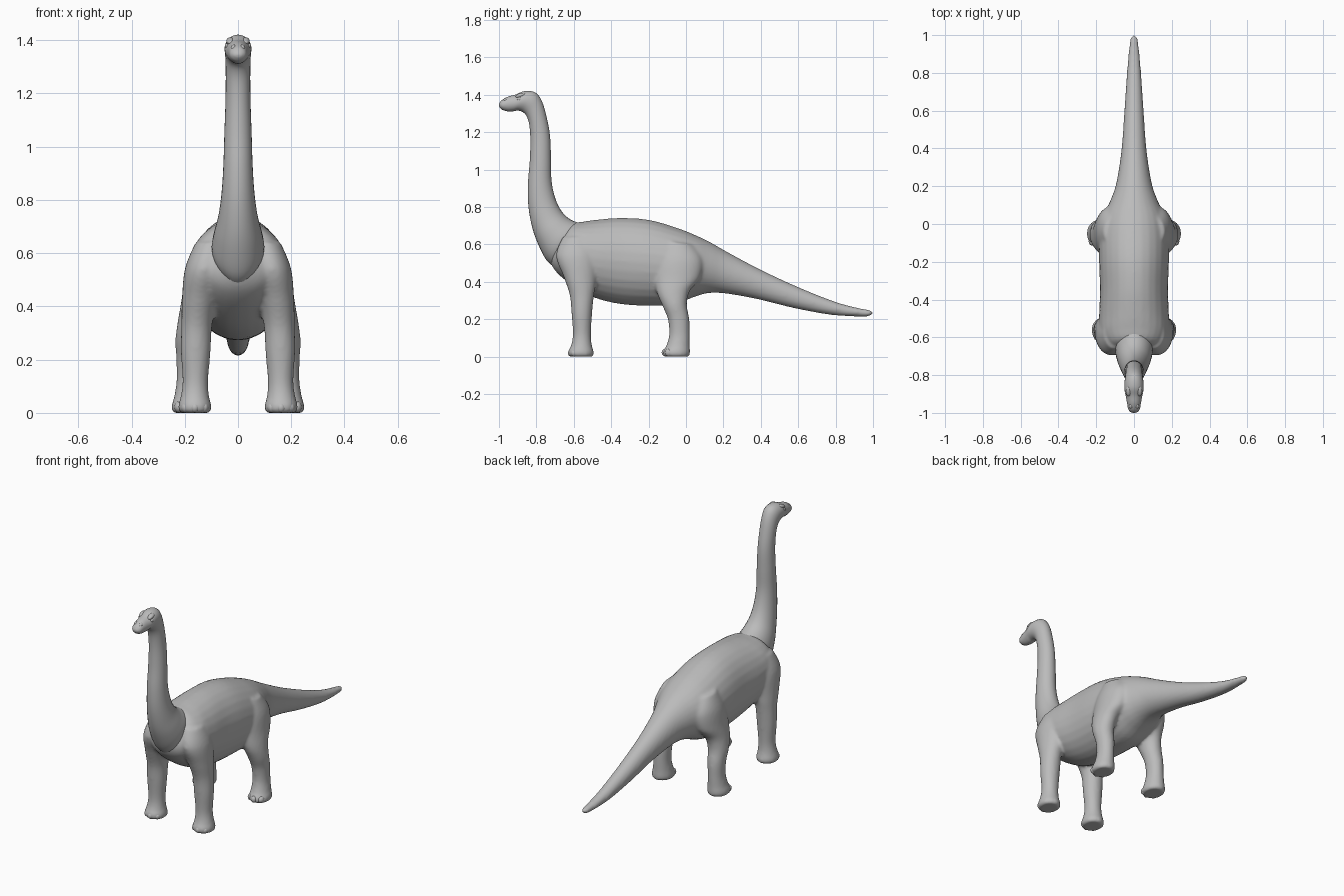
import bpy, math
from mathutils import Vector

cube = bpy.data.objects.get("Cube")
if cube:
    bpy.data.objects.remove(cube)

grey = bpy.data.materials.new("plain grey")
grey.use_nodes = True
colour = (0.5, 0.5, 0.5, 1)
grey.diffuse_color = colour
grey.node_tree.nodes["Principled BSDF"].inputs["Base Color"].default_value = colour


def spline(p, i, t):
    """Smooth curve through the key rows of p, between row i and the next."""
    a, b, c, d = (p[max(0, min(len(p) - 1, i + k))] for k in (-1, 0, 1, 2))
    return [0.5 * (2 * q + (r - o) * t + (2 * o - 5 * q + 4 * r - s) * t * t
                   + (3 * q - o - 3 * r + s) * t ** 3) for o, q, r, s in zip(a, b, c, d)]


def loft(name, keys, sides=28, steps=5):
    """Skin oval rings; key = side outline point, opposite point, centre x, half width."""
    rows = [spline(keys, i, k / steps) for i in range(len(keys) - 1) for k in range(steps)]
    rows.append(keys[-1])
    verts, faces = [], []
    for y1, z1, y2, z2, x, w in rows:
        for k in range(sides):
            a = math.tau * k / sides
            m = (1 + math.cos(a)) / 2
            verts.append((x + w * math.sin(a), y1 + (y2 - y1) * m, z1 + (z2 - z1) * m))
    for r in range(len(rows) - 1):
        for k in range(sides):
            n = (k + 1) % sides
            faces.append((r * sides + k, r * sides + n, (r + 1) * sides + n, (r + 1) * sides + k))
    faces.append(tuple(reversed(range(sides))))
    faces.append(tuple(range((len(rows) - 1) * sides, len(rows) * sides)))
    mesh = bpy.data.meshes.new(name)
    mesh.from_pydata(verts, [], faces)
    mesh.materials.append(grey)
    obj = bpy.data.objects.new(name, mesh)
    bpy.context.collection.objects.link(obj)
    select(obj)
    bpy.ops.object.mode_set(mode='EDIT')
    bpy.ops.mesh.select_all(action='SELECT')
    bpy.ops.mesh.normals_make_consistent(inside=False)
    bpy.ops.object.mode_set(mode='OBJECT')
    bpy.ops.object.shade_smooth_by_angle(angle=math.radians(60))
    return obj


def select(*objs):
    bpy.ops.object.select_all(action='DESELECT')
    for o in objs:
        o.select_set(True)
    bpy.context.view_layer.objects.active = objs[0]


def ball(name, loc, size, tilt=0):
    bpy.ops.mesh.primitive_uv_sphere_add(segments=16, ring_count=10, location=loc,
                                         rotation=(tilt, 0, 0))
    obj = bpy.context.object
    obj.name = name
    obj.scale = size
    obj.data.materials.append(grey)
    bpy.ops.object.shade_smooth()
    return obj


# Torso running into the tail: bottom y z, top y z, centre x, half width
torso = loft("body_and_tail", [
    (-.735, .53, -.65, .66, 0, .06), (-.70, .46, -.61, .71, 0, .14),
    (-.62, .39, -.55, .722, 0, .18), (-.50, .32, -.47, .733, 0, .185),
    (-.36, .283, -.34, .742, 0, .18), (-.20, .272, -.19, .73, 0, .185),
    (-.06, .28, -.04, .686, 0, .183), (.04, .318, .05, .65, 0, .162),
    (.12, .34, .13, .612, 0, .125), (.21, .338, .23, .555, 0, .093),
    (.38, .308, .41, .46, 0, .066), (.58, .259, .62, .364, 0, .051),
    (.78, .223, .81, .29, 0, .038), (.93, .215, .94, .257, 0, .026),
    (.985, .217, .985, .25, 0, .018), (1, .23, 1, .24, 0, .005)])

# Legs, top down: front y z, back y z, centre x, half width
parts = [torso]
for side, s in (("left", 1), ("right", -1)):
    parts.append(loft(side + "_front_leg", [
        (-.66, .64, -.50, .64, s * .10, .06), (-.695, .54, -.47, .54, s * .125, .075),
        (-.655, .43, -.48, .40, s * .145, .066), (-.622, .33, -.492, .33, s * .155, .058),
        (-.612, .23, -.502, .23, s * .159, .056), (-.605, .12, -.508, .12, s * .16, .048),
        (-.615, .06, -.503, .06, s * .162, .054), (-.63, .03, -.494, .03, s * .162, .062),
        (-.628, .008, -.494, .008, s * .162, .062), (-.618, 0, -.502, 0, s * .162, .054)]))
    parts.append(loft(side + "_back_leg", [
        (-.12, .62, .04, .60, s * .10, .06), (-.165, .52, .09, .52, s * .12, .077),
        (-.17, .42, .075, .42, s * .142, .071), (-.155, .34, .02, .35, s * .165, .061),
        (-.125, .27, .005, .28, s * .178, .057), (-.097, .20, .018, .20, s * .182, .05),
        (-.09, .12, .02, .12, s * .184, .047), (-.105, .06, .02, .06, s * .186, .054),
        (-.123, .03, .022, .03, s * .188, .061), (-.122, .008, .02, .008, s * .188, .061),
        (-.11, 0, .012, 0, s * .188, .054)]))

# Blend torso, tail and legs into one skin
select(*parts)
bpy.ops.object.join()
mod = torso.modifiers.new("blend", 'REMESH')
mod.mode = 'VOXEL'
mod.voxel_size = 0.009
mod.use_smooth_shade = True
soften = torso.modifiers.new("soften", 'SMOOTH')
soften.factor = 0.5
soften.iterations = 8
for m in ("blend", "soften"):
    select(torso)
    bpy.ops.object.modifier_apply(modifier=m)
torso.name = "body_legs_and_tail"

# Neck and head: front/underside y z, back/top y z, centre x, half width
loft("neck_and_head", [
    (-.69, .47, -.52, .70, 0, .07), (-.745, .515, -.575, .715, 0, .098),
    (-.79, .60, -.63, .742, 0, .09), (-.822, .69, -.67, .785, 0, .074),
    (-.842, .80, -.70, .85, 0, .062), (-.845, .92, -.719, .94, 0, .055),
    (-.835, 1.05, -.722, 1.06, 0, .051), (-.832, 1.16, -.727, 1.18, 0, .047),
    (-.838, 1.24, -.745, 1.28, 0, .046), (-.852, 1.285, -.77, 1.365, 0, .047),
    (-.873, 1.308, -.805, 1.412, 0, .05), (-.90, 1.316, -.862, 1.42, 0, .05),
    (-.925, 1.312, -.91, 1.402, 0, .042), (-.955, 1.312, -.95, 1.391, 0, .036),
    (-.982, 1.32, -.982, 1.374, 0, .03), (-.996, 1.333, -.996, 1.358, 0, .017),
    (-1, 1.343, -1, 1.348, 0, .004)])

# Eyes, brows and toes on both sides
for side, s in (("left", 1), ("right", -1)):
    ball(side + "_eye", (s * .041, -.892, 1.378), (.008, .012, .01))
    ball(side + "_brow", (s * .028, -.885, 1.397), (.016, .028, .012), .3)
    ball(side + "_nostril_bump", (s * .016, -.965, 1.373), (.01, .015, .009), .4)
    for i in (-1, 0, 1):
        ball(side + "_back_toe", (s * .188 + i * .034, -.108 + abs(i) * .016, .022),
             (.018, .022, .021))
        ball(side + "_front_toe", (s * .162 + i * .034, -.614 + abs(i) * .016, .02),
             (.017, .018, .019))
